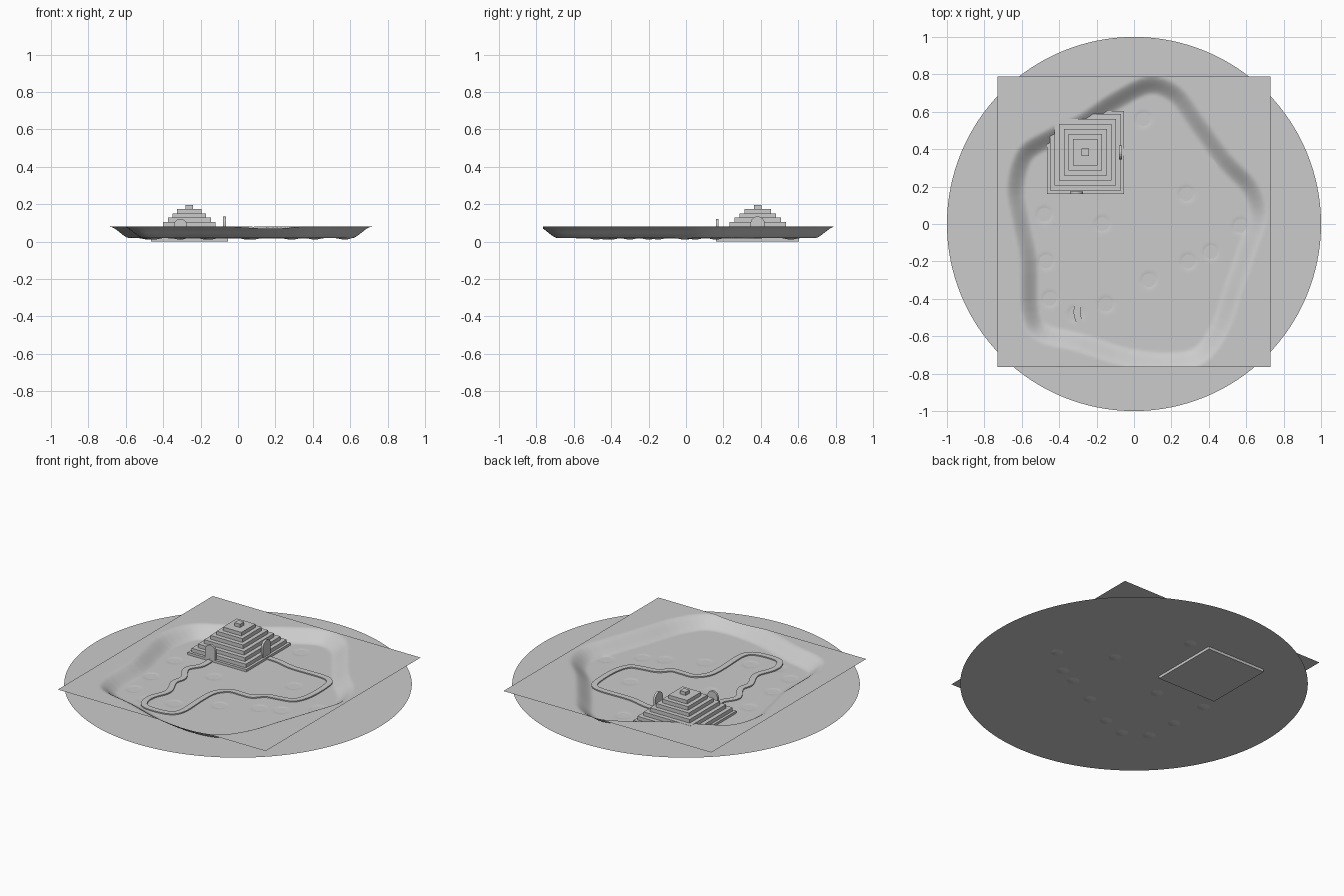
import bpy, bmesh, math
from mathutils import Vector, geometry

if "Cube" in bpy.data.objects:
    bpy.data.objects.remove(bpy.data.objects["Cube"])

RIM_Z, FLOOR_Z, DISK_Z = 0.08, 0.019, 0.017


def make(name, bm, smooth=False):
    bmesh.ops.recalc_face_normals(bm, faces=bm.faces)
    me = bpy.data.meshes.new(name)
    bm.to_mesh(me)
    bm.free()
    ob = bpy.data.objects.new(name, me)
    bpy.context.collection.objects.link(ob)
    for p in me.polygons:
        p.use_smooth = smooth
    return ob


def spline(pts, closed, n=8):
    """Catmull-Rom curve through 2D points."""
    P = [Vector(p) for p in pts]
    P = [P[-1]] + P + P[:2] if closed else [P[0]] + P + [P[-1]]
    out = []
    for i in range(1, len(P) - 2):
        a, b, c, d = P[i - 1:i + 3]
        for k in range(n):
            t = k / n
            out.append(0.5 * (2 * b + (c - a) * t + (2 * a - 5 * b + 4 * c - d) * t * t
                              + (3 * b - a - 3 * c + d) * t ** 3))
    return out if closed else out + [P[-2]]


def smoothstep(t):
    t = max(0, min(1, t))
    return t * t * (3 - 2 * t)


# Round base sheet
bm = bmesh.new()
bmesh.ops.create_circle(bm, cap_ends=True, segments=128, radius=1)
for v in bm.verts:
    v.co.z = DISK_Z
make("round_base", bm)

# Square terrain with an irregular sunken basin and shallow hollows
rim = spline([(.08, .79), (.25, .73), (.38, .56), (.52, .37), (.66, .22), (.71, .05),
              (.65, -.15), (.58, -.35), (.5, -.58), (.38, -.74), (.2, -.785), (-.05, -.76),
              (-.3, -.68), (-.52, -.62), (-.6, -.48), (-.61, -.2), (-.65, 0), (-.68, .2),
              (-.62, .4), (-.47, .5), (-.3, .58), (-.12, .7)], True, 4)
hollows = [(-.48, .05), (-.17, 0), (-.47, -.2), (-.45, -.4), (-.15, -.43), (.08, -.3),
           (.29, -.2), (.41, -.15), (.57, -.01), (.28, .16), (.05, .56), (-.31, -.48)]
edges = list(zip(rim, rim[1:] + rim[:1]))


def height(x, y):
    p = Vector((x, y))
    inside, best = False, 9.0
    for a, b in edges:
        ax, ay, bx, by = a.x, a.y, b.x, b.y
        if (ay > y) != (by > y) and x < (bx - ax) * (y - ay) / (by - ay) + ax:
            inside = not inside
        dx, dy = bx - ax, by - ay
        t = max(0, min(1, ((x - ax) * dx + (y - ay) * dy) / (dx * dx + dy * dy)))
        best = min(best, (ax + t * dx - x) ** 2 + (ay + t * dy - y) ** 2)
    if not inside:
        return RIM_Z
    t = min(1, math.sqrt(best) / 0.095)
    z = RIM_Z + (FLOOR_Z - RIM_Z) * (0.5 * t + 0.5 * smoothstep(t))
    for h in hollows:
        z -= 0.008 * smoothstep(1 - (p - Vector(h)).length / 0.055)
    return z


bm = bmesh.new()
N = 130
bmesh.ops.create_grid(bm, x_segments=N, y_segments=N, size=1)
for v in bm.verts:
    x, y = v.co.x * 0.73, 0.012 + v.co.y * 0.777
    v.co = (x, y, height(x, y))
make("basin_terrain", bm, True)

# Winding path leaving one doorway and returning to the other
line = spline([(-.07, .385), (.02, .38), (.14, .355), (.34, .355), (.41, .33), (.435, .26),
               (.435, .1), (.40, 0), (.33, -.025), (.23, -.045), (.17, -.1), (.1, -.105),
               (.02, -.11), (-.04, -.18), (-.05, -.3), (-.045, -.48), (-.08, -.55),
               (-.17, -.57), (-.26, -.56), (-.3, -.5), (-.3, -.43), (-.265, -.32),
               (-.31, -.2), (-.3, -.12), (-.355, -.01), (-.31, .08), (-.31, .18)], False, 6)
bm = bmesh.new()
prev = None
for i, p in enumerate(line):
    d = (line[min(i + 1, len(line) - 1)] - line[max(i - 1, 0)]).normalized()
    s = Vector((-d.y, d.x)) * 0.018
    ring = [bm.verts.new((q.x, q.y, z)) for q, z in
            ((p + s, .018), (p + s, .026), (p - s, .026), (p - s, .018))]
    if prev:
        for k in range(4):
            bm.faces.new((prev[k], prev[(k + 1) % 4], ring[(k + 1) % 4], ring[k]))
    else:
        bm.faces.new(ring)
    prev = ring
bm.faces.new(prev[::-1])
make("winding_path", bm)

# Stepped pyramid with a small cap block
CX, CY = -0.26, 0.383
tiers = [(.206, 0, .034), (.19, .034, .0575), (.165, .0575, .081), (.14, .081, .1045),
         (.115, .1045, .128), (.09, .128, .1515), (.065, .1515, .174), (.02, .174, .195)]
for i, (h, z0, z1) in enumerate(tiers):
    bm = bmesh.new()
    bmesh.ops.create_cube(bm, size=1)
    for v in bm.verts:
        v.co = (CX + v.co.x * 2 * h, CY + v.co.y * 2 * h * (1.08 if h > .03 else 1),
                z0 if v.co.z < 0 else z1)
    make(f"pyramid_tier_{i + 1}", bm)


# Arched doorway slabs
def doorway(name, x, y, half, top, angle):
    bm = bmesh.new()
    spring = top - half
    prof = [(-half, .015)] + [(-half * math.cos(math.pi * k / 12),
                               spring + half * math.sin(math.pi * k / 12))
                              for k in range(13)] + [(half, .015)]
    f = bm.faces.new([bm.verts.new((u, -.007, z)) for u, z in prof])
    ext = bmesh.ops.extrude_face_region(bm, geom=[f])
    bmesh.ops.translate(bm, vec=(0, .014, 0),
                        verts=[g for g in ext["geom"] if isinstance(g, bmesh.types.BMVert)])
    ob = make(name, bm)
    ob.location = (x, y, 0)
    ob.rotation_euler.z = angle


doorway("front_doorway", -.308, .168, .035, .122, 0)
doorway("side_doorway", -.072, .383, .038, .135, math.pi / 2)
